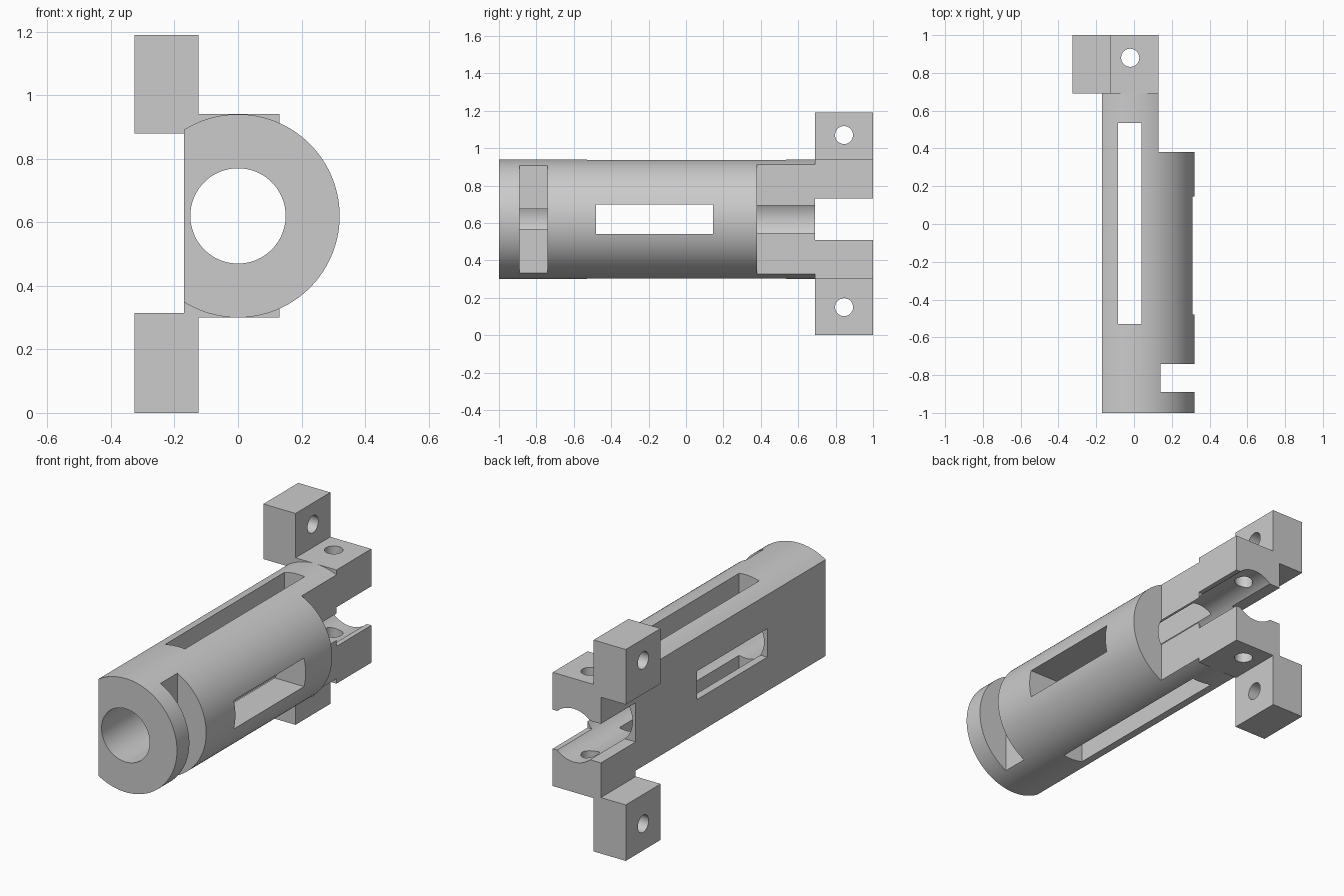
import bpy, bmesh, math
from mathutils import Matrix, Vector

cube = bpy.data.objects.get("Cube")
if cube:
    bpy.data.objects.remove(cube, do_unlink=True)

AXIS_Z = 0.62      # height of the bore axis
R_OUT, R_BORE = 0.32, 0.15
FLAT_X = -0.17     # flat side of the barrel
ARM_X = 0.13       # outer side of the fork arms
STEP_Y = 0.69      # where the fork begins

grey = bpy.data.materials.new("plain grey")
grey.use_nodes = True
grey.diffuse_color = (0.6, 0.6, 0.6, 1)
grey.node_tree.nodes["Principled BSDF"].inputs["Base Color"].default_value = (0.6, 0.6, 0.6, 1)


def add_object(name, bm):
    bmesh.ops.recalc_face_normals(bm, faces=bm.faces[:])
    mesh = bpy.data.meshes.new(name)
    bm.to_mesh(mesh)
    bm.free()
    mesh.materials.append(grey)
    obj = bpy.data.objects.new(name, mesh)
    bpy.context.collection.objects.link(obj)
    return obj


def extrude_profile(name, points, y0, y1):
    """Extrude an x-z outline along y."""
    bm = bmesh.new()
    face = bm.faces.new([bm.verts.new((x, y0, z)) for x, z in points])
    grown = bmesh.ops.extrude_face_region(bm, geom=[face])["geom"]
    verts = [v for v in grown if isinstance(v, bmesh.types.BMVert)]
    bmesh.ops.translate(bm, verts=verts, vec=(0, y1 - y0, 0))
    return add_object(name, bm)


def box(name, x, y, z):
    return extrude_profile(name, [(x[0], z[0]), (x[1], z[0]), (x[1], z[1]), (x[0], z[1])], *y)


def rod(name, centre, direction, radius, length, sides=48):
    bm = bmesh.new()
    turn = Vector((0, 0, 1)).rotation_difference(Vector(direction)).to_matrix().to_4x4()
    bmesh.ops.create_cone(bm, cap_ends=True, segments=sides, radius1=radius, radius2=radius,
                          depth=length, matrix=Matrix.Translation(centre) @ turn)
    return add_object(name, bm)


def combine(target, tool, operation):
    mod = target.modifiers.new(tool.name, "BOOLEAN")
    mod.object, mod.operation, mod.solver = tool, operation, "EXACT"
    bpy.context.view_layer.objects.active = target
    bpy.ops.object.modifier_apply(modifier=mod.name)
    bpy.data.objects.remove(tool, do_unlink=True)


# Barrel: round tube with one flat side
a = math.acos(FLAT_X / R_OUT)
steps = 80
outline = [(R_OUT * math.cos(t), AXIS_Z + R_OUT * math.sin(t))
           for t in (-a + 2 * a * i / steps for i in range(steps + 1))]
body = extrude_profile("barrel_with_fork", outline, -1, STEP_Y)

# Stepped back end and front cross notch
combine(body, box("back_step", (ARM_X, 1), (0.38, 1), (0, 1.3)), "DIFFERENCE")
combine(body, box("front_notch", (0.14, 1), (-0.89, -0.74), (0, 1.3)), "DIFFERENCE")

# Fork arms, each with an ear: inner edge, outer edge, ear root, ear tip
for name, inner, outer, root, tip in (("upper_arm", 0.73, 0.94, 0.88, 1.19),
                                      ("lower_arm", 0.51, 0.30, 0.315, 0)):
    arm = extrude_profile(name, [(ARM_X, inner), (ARM_X, outer), (-0.125, outer), (-0.125, tip),
                                 (-0.325, tip), (-0.325, root), (FLAT_X, root), (FLAT_X, inner)],
                          STEP_Y, 1)
    combine(body, arm, "UNION")

# Bore, windows and bolt holes
cutters = [
    rod("bore", (0, 0, AXIS_Z), (0, 1, 0), R_BORE, 3, 64),
    box("side_window", (-1, 1), (-0.48, 0.145), (0.54, 0.70)),
    box("top_window", (-0.085, 0.04), (-0.53, 0.535), (-1, 2)),
    rod("arm_hole", (-0.02, 0.88, AXIS_Z), (0, 0, 1), 0.048, 3),
    rod("upper_ear_hole", (-0.225, 0.845, 1.07), (1, 0, 0), 0.048, 1),
    rod("lower_ear_hole", (-0.225, 0.845, 0.15), (1, 0, 0), 0.048, 1),
]
for cutter in cutters:
    combine(body, cutter, "DIFFERENCE")

bpy.ops.object.select_all(action="DESELECT")
body.select_set(True)
bpy.context.view_layer.objects.active = body
bpy.ops.object.shade_smooth_by_angle(angle=math.radians(30))
